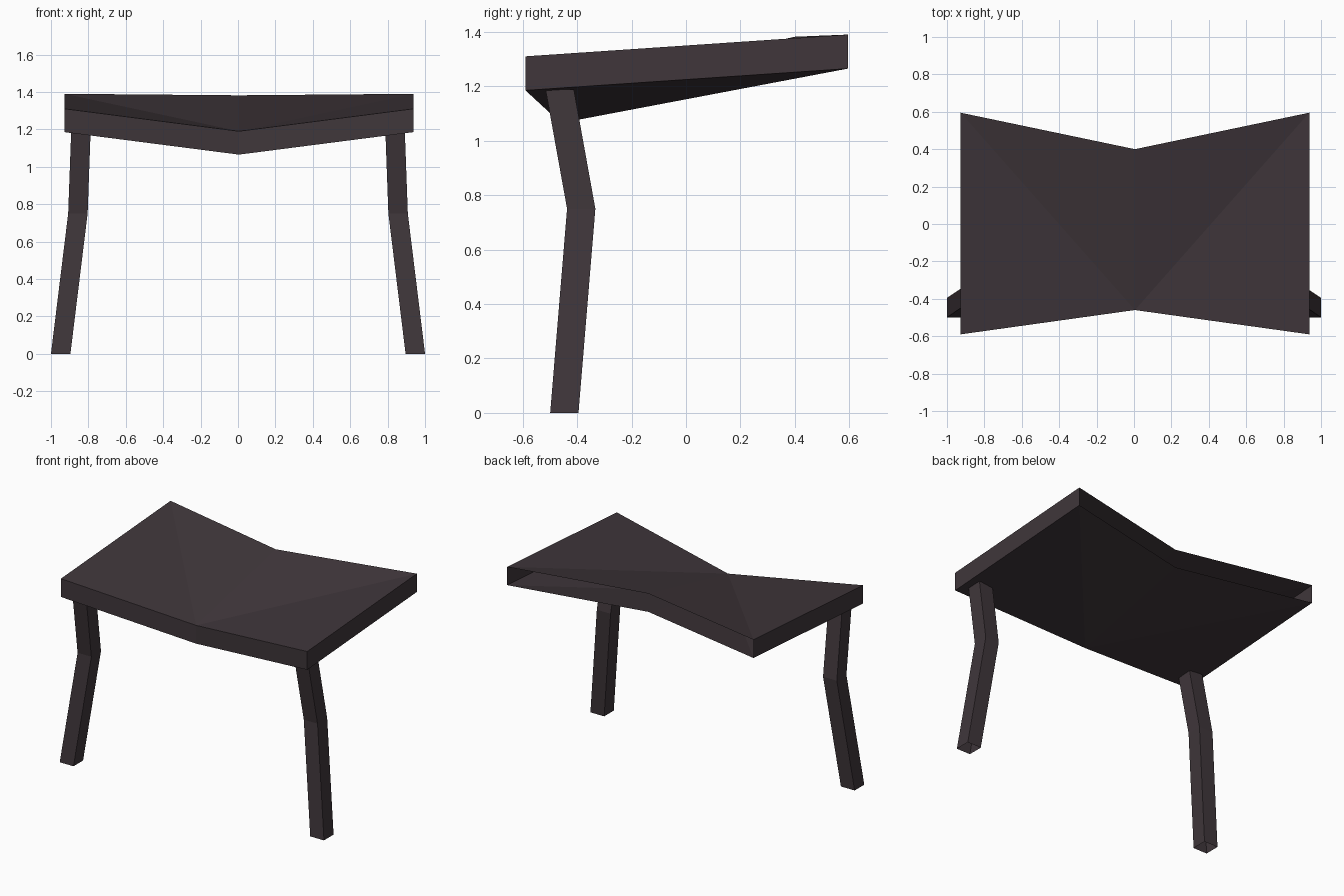
import bpy, bmesh

if "Cube" in bpy.data.objects:
    bpy.data.objects.remove(bpy.data.objects["Cube"])

mat = bpy.data.materials.new("dark brown wood")
mat.diffuse_color = (0.05, 0.037, 0.043, 1)
mat.use_nodes = True
mat.node_tree.nodes["Principled BSDF"].inputs["Base Color"].default_value = mat.diffuse_color


def finish(name, bm):
    bmesh.ops.recalc_face_normals(bm, faces=bm.faces)
    mesh = bpy.data.meshes.new(name)
    bm.to_mesh(mesh)
    bm.free()
    mesh.materials.append(mat)
    ob = bpy.data.objects.new(name, mesh)
    bpy.context.collection.objects.link(ob)
    return ob


# Seat: sagging hollow slab, folded in the middle, open at the back
front = [(-0.927, -0.59, 1.31), (0.005, -0.46, 1.19), (0.937, -0.59, 1.31)]
back = [(-0.927, 0.595, 1.39), (0.005, 0.40, 1.382), (0.937, 0.595, 1.39)]
thick = 0.125
bm = bmesh.new()


def row(points, drop):
    return [bm.verts.new((x, y, z - drop)) for x, y, z in points]


ft, bt = row(front, 0), row(back, 0)
fb, bb = row(front, thick), row(back, thick)
for f, b in ((ft, bt), (fb, bb)):
    # top and bottom sheets, creased from the front middle to the back corners
    for side in (0, 2):
        bm.faces.new((f[side], f[1], b[side]))
        bm.faces.new((f[1], b[1], b[side]))
for i in (0, 1):
    bm.faces.new((fb[i], fb[i + 1], ft[i + 1], ft[i]))
for i in (0, 2):
    bm.faces.new((fb[i], bb[i], bt[i], ft[i]))
finish("seat", bm)


# Front legs: bent square tubes with open ends (centre x, centre y, height)
def leg(name, side):
    path = [(0.948, -0.447, 0), (0.856, -0.385, 0.75), (0.84, -0.464, 1.188)]
    h = 0.052
    bm = bmesh.new()
    rings = [[bm.verts.new((side * (x + sx * h), y + sy * h, z))
              for sx, sy in ((-1, -1), (1, -1), (1, 1), (-1, 1))]
             for x, y, z in path]
    for a, b in zip(rings, rings[1:]):
        for i in range(4):
            j = (i + 1) % 4
            bm.faces.new((a[i], a[j], b[j], b[i]))
    finish(name, bm)


leg("left_front_leg", -1)
leg("right_front_leg", 1)
